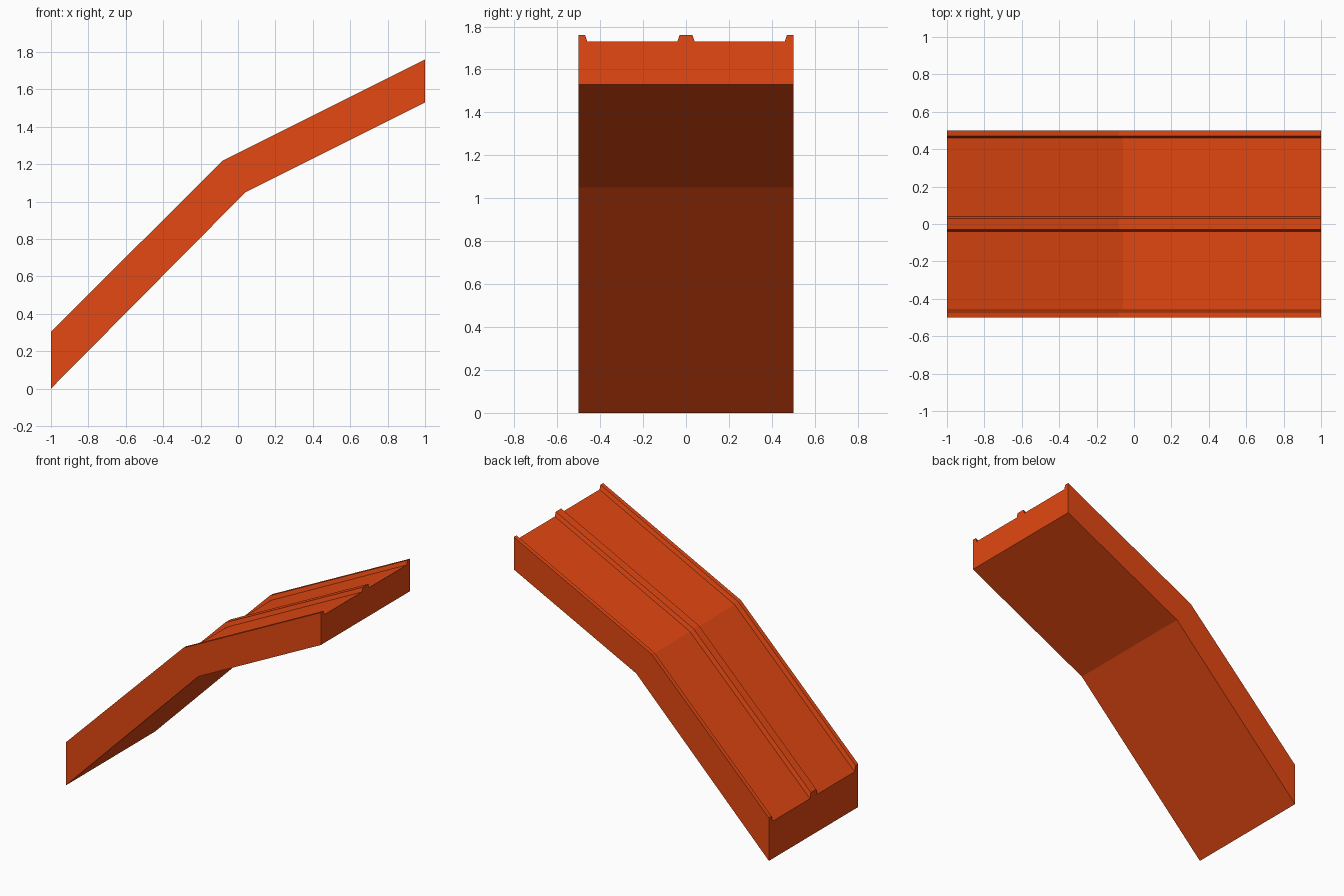
import bpy
import bmesh

cube = bpy.data.objects.get("Cube")
if cube:
    bpy.data.objects.remove(cube, do_unlink=True)

paint = bpy.data.materials.new("orange red")
paint.use_nodes = True
colour = (0.77, 0.065, 0.006, 1)
paint.diffuse_color = colour
paint.node_tree.nodes["Principled BSDF"].inputs["Base Color"].default_value = colour

# Bend line of the slide: (x, z) of the base, channel floor and rib tops at each station
stations = [
    {"base": (-1, 0), "floor": (-1, 0.265), "rib": (-1, 0.305)},
    {"base": (0.04, 1.05), "floor": (-0.06, 1.197), "rib": (-0.08, 1.22)},
    {"base": (1, 1.53), "floor": (1, 1.73), "rib": (1, 1.76)},
]

# Cross-section: two side lips and a centre rib, mirrored across y = 0
half = [(0.03, "rib"), (0.04, "floor"), (0.46, "floor"),
        (0.47, "rib"), (0.5, "rib"), (0.5, "base")]
section = [(-y, level) for y, level in reversed(half)] + half

# Sweep the section through the stations and cap both ends
bm = bmesh.new()
rings = []
for levels in stations:
    rings.append([bm.verts.new((levels[k][0], y, levels[k][1])) for y, k in section])
for a, b in zip(rings, rings[1:]):
    for i in range(len(section)):
        j = (i + 1) % len(section)
        bm.faces.new((a[i], a[j], b[j], b[i]))
bm.faces.new(rings[0])
bm.faces.new(rings[-1])
bmesh.ops.recalc_face_normals(bm, faces=bm.faces)

mesh = bpy.data.meshes.new("bent_ramp")
bm.to_mesh(mesh)
bm.free()
mesh.materials.append(paint)
ramp = bpy.data.objects.new("bent_ramp", mesh)
bpy.context.collection.objects.link(ramp)
